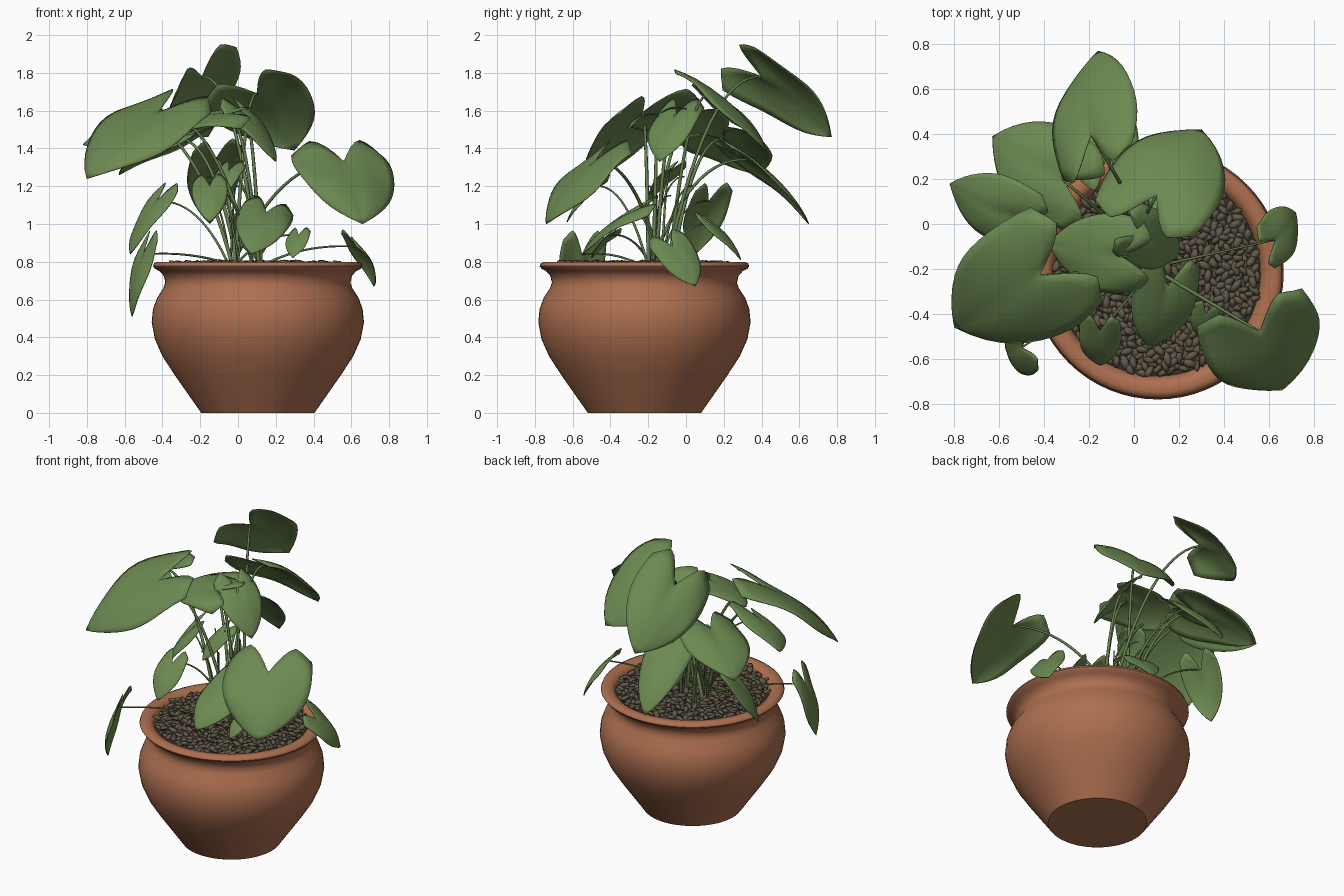
import bpy, bmesh, math, random
from mathutils import Vector, Matrix

random.seed(4)
if "Cube" in bpy.data.objects:
    bpy.data.objects.remove(bpy.data.objects["Cube"], do_unlink=True)

POT = Vector((0.105, -0.22, 0))


def material(name, color):
    m = bpy.data.materials.new(name)
    m.use_nodes = True
    m.diffuse_color = (*color, 1)
    m.node_tree.nodes["Principled BSDF"].inputs["Base Color"].default_value = (*color, 1)
    return m


TERRACOTTA = material("terracotta", (0.42, 0.16, 0.08))
GREEN = material("leaf green", (0.15, 0.25, 0.082))
STEM = material("stem green", (0.13, 0.21, 0.075))
PEBBLE = material("olive brown pebble", (0.12, 0.098, 0.066))
SOIL = material("dark soil", (0.04, 0.032, 0.02))


def add_object(name, bm, mat):
    bmesh.ops.recalc_face_normals(bm, faces=bm.faces)
    mesh = bpy.data.meshes.new(name)
    bm.to_mesh(mesh)
    bm.free()
    mesh.materials.append(mat)
    mesh.shade_smooth()
    ob = bpy.data.objects.new(name, mesh)
    bpy.context.collection.objects.link(ob)
    return ob


def lathe(name, profile, mat, steps=64):
    bm = bmesh.new()
    verts = [bm.verts.new((r, 0, z)) for r, z in profile]
    edges = [bm.edges.new(pair) for pair in zip(verts, verts[1:])]
    bmesh.ops.spin(bm, geom=verts + edges, axis=(0, 0, 1), cent=(0, 0, 0),
                   angle=math.tau, steps=steps)
    bmesh.ops.remove_doubles(bm, verts=bm.verts, dist=0.0005)
    ob = add_object(name, bm, mat)
    ob.location = POT
    return ob


def sharpen(ob, degrees):
    bpy.ops.object.select_all(action="DESELECT")
    ob.select_set(True)
    bpy.context.view_layer.objects.active = ob
    bpy.ops.object.shade_smooth_by_angle(angle=math.radians(degrees))


# Pot with rolled rim and open inside
pot = lathe("pot", [
    (0, 0), (0.3, 0), (0.37, 0.1), (0.44, 0.2), (0.505, 0.3), (0.545, 0.39),
    (0.562, 0.48), (0.555, 0.55), (0.533, 0.61), (0.5, 0.66), (0.49, 0.69),
    (0.498, 0.725), (0.52, 0.75), (0.545, 0.763), (0.555, 0.777), (0.549, 0.792),
    (0.53, 0.8), (0.495, 0.797), (0.472, 0.782), (0.46, 0.75), (0.44, 0.65)], TERRACOTTA)
sharpen(pot, 50)
lathe("soil", [(0, 0.765), (0.3, 0.755), (0.46, 0.74)], SOIL)

# Pebble mulch, spread in a sunflower spiral
COUNT = 720
bm = bmesh.new()
for i in range(COUNT):
    r = 0.45 * math.sqrt((i + 0.5) / COUNT)
    angle = i * math.pi * (3 - math.sqrt(5))
    size = random.uniform(0.8, 1.25)
    height = random.uniform(0.766, 0.794)
    place = (Matrix.Translation(POT + Vector((r * math.cos(angle), r * math.sin(angle), height)))
             @ Matrix.Rotation(random.uniform(0, math.pi), 4, "Z")
             @ Matrix.Rotation(random.uniform(-0.5, 0.5), 4, "Y")
             @ Matrix.Diagonal((0.034 * size, 0.017 * size, 0.013 * size, 1)))
    bmesh.ops.create_icosphere(bm, subdivisions=1, radius=1, matrix=place)
add_object("pebbles", bm, PEBBLE)


# Heart-shaped leaf from notch to tip; tilt raises one side of the blade
def leaf(name, base, tip, half_width, tilt):
    axis = tip - base
    length = axis.length
    forward = axis.normalized()
    side = Vector((axis.y, -axis.x, 0)).normalized() * half_width
    side.z = tilt
    side -= forward * side.dot(forward)
    half = side.length
    side.normalize()
    up = side.cross(forward)
    phase = random.uniform(0, math.tau)
    bm = bmesh.new()
    columns, rows = 7, 12
    grid = []
    for j in range(rows + 1):
        v = j / rows
        width = half * (0.88 + 0.75 * v) * (1 - v ** 1.7)
        row = []
        for i in range(-columns, columns + 1):
            u = i / columns
            a = abs(u)
            # Rounded lobes reach back past the notch
            lobe = 0.4 * math.sin(min(a * 1.55, 1) * math.pi / 2)
            lobe *= (1 - max(0, a - 0.6)) * (1 - v) ** 2
            ripple = 0.1 * math.sin(7 * v + phase + 2 * u)
            lift = (length * (0.34 * v * (1 - v) - 0.2 * lobe)
                    + width * a * (0.2 - 0.36 * a) + half * a * ripple * (1 - v))
            row.append(bm.verts.new(base + forward * (v - lobe) * length
                                    + side * u * width + up * lift))
        grid.append(row)
    for near, far in zip(grid, grid[1:]):
        for k in range(2 * columns):
            bm.faces.new((near[k], near[k + 1], far[k + 1], far[k]))
    bmesh.ops.remove_doubles(bm, verts=bm.verts, dist=0.0005)
    ob = add_object(name, bm, GREEN)
    solid = ob.modifiers.new("thickness", "SOLIDIFY")
    solid.thickness = 0.005
    solid.offset = 0


# Arching stem from the crown to the notch of a leaf
def stem(name, end, radius):
    angle = random.uniform(0, math.tau)
    start = Vector((0.04 + 0.08 * math.cos(angle), -0.14 + 0.07 * math.sin(angle), 0.76))
    bend = start.lerp(end, 0.42)
    bend.z = end.z + 0.02
    curve = bpy.data.curves.new(name, "CURVE")
    curve.dimensions = "3D"
    curve.bevel_depth = radius
    curve.bevel_resolution = 2
    spline = curve.splines.new("POLY")
    steps = 14
    spline.points.add(steps)
    for i, point in enumerate(spline.points):
        t = i / steps
        point.co = (*start.lerp(bend, t).lerp(bend.lerp(end, t), t), 1)
        point.radius = 1.2 - 0.5 * t
    curve.materials.append(STEM)
    ob = bpy.data.objects.new(name, curve)
    bpy.context.collection.objects.link(ob)


def leaf_with_stem(name, base, tip, half_width, tilt, radius):
    base, tip = Vector(base), Vector(tip)
    leaf(name + "_leaf", base, tip, half_width, tilt)
    stem(name + "_stem", base, radius)


# Large leaves: notch, tip, half width, tilt
LARGE = {
    "top_back": ((-.19, .4, 1.78), (-.16, .77, 1.46), .18, .2),
    "top_centre": ((.1, .13, 1.69), (.3, .42, 1.39), .26, .13),
    "front_left": ((.56, -.48, 1.33), (.66, -.74, 1), .28, .02),
    "back_right": ((-.32, .2, 1.45), (-.63, .39, 1.26), .22, .03),
    "low_back": ((-.12, .32, 1.34), (-.15, .65, 1), .15, .02),
    "large_right": ((-.42, -.23, 1.59), (-.8, -.46, 1.24), .29, .1),
    "far_right": ((-.53, .03, 1.53), (-.82, .18, 1.42), .15, .09),
    "middle": ((-.06, -.14, 1.58), (-.38, -.09, 1.5), .18, .05),
    "under_centre": ((.03, -.05, 1.58), (.2, -.14, 1.33), .14, 0),
}
for name, (base, tip, half_width, tilt) in LARGE.items():
    leaf_with_stem(name, base, tip, half_width, tilt, 0.009)

# Small leaves near the rim: notch, tip and tilt, width follows length
SMALL = {
    "rim_left": ((.63, -.07, .88), (.72, .05, .67), -.1),
    "hanging_right": ((-.5, -.55, .84), (-.56, -.57, .51), 0),
    "drooping_right": ((-.43, .12, 1.12), (-.57, .05, .84), 0),
    "small_front": ((-.15, -.48, 1.2), (-.15, -.63, 1.01), 0),
    "centre_front": ((.15, -.28, 1.06), (.07, -.55, .84), .05),
    "low_front": ((.32, -.4, .94), (.29, -.5, .82), 0),
    "low_rear": ((.06, .13, 1), (.1, .29, .81), 0),
    "inner": ((-.05, -.08, 1.28), (-.12, -.2, 1.12), 0),
}
for name, (base, tip, tilt) in SMALL.items():
    length = (Vector(tip) - Vector(base)).length
    leaf_with_stem(name, base, tip, 0.4 * length, tilt, 0.006)

# Bare young shoots in the crown
SHOOTS = 5
for i in range(SHOOTS):
    angle = i * math.tau / SHOOTS
    stem("shoot", Vector((-.05 + .14 * math.cos(angle), -.08 + .12 * math.sin(angle),
                          1.15 + .05 * (i % 3))), 0.005)
